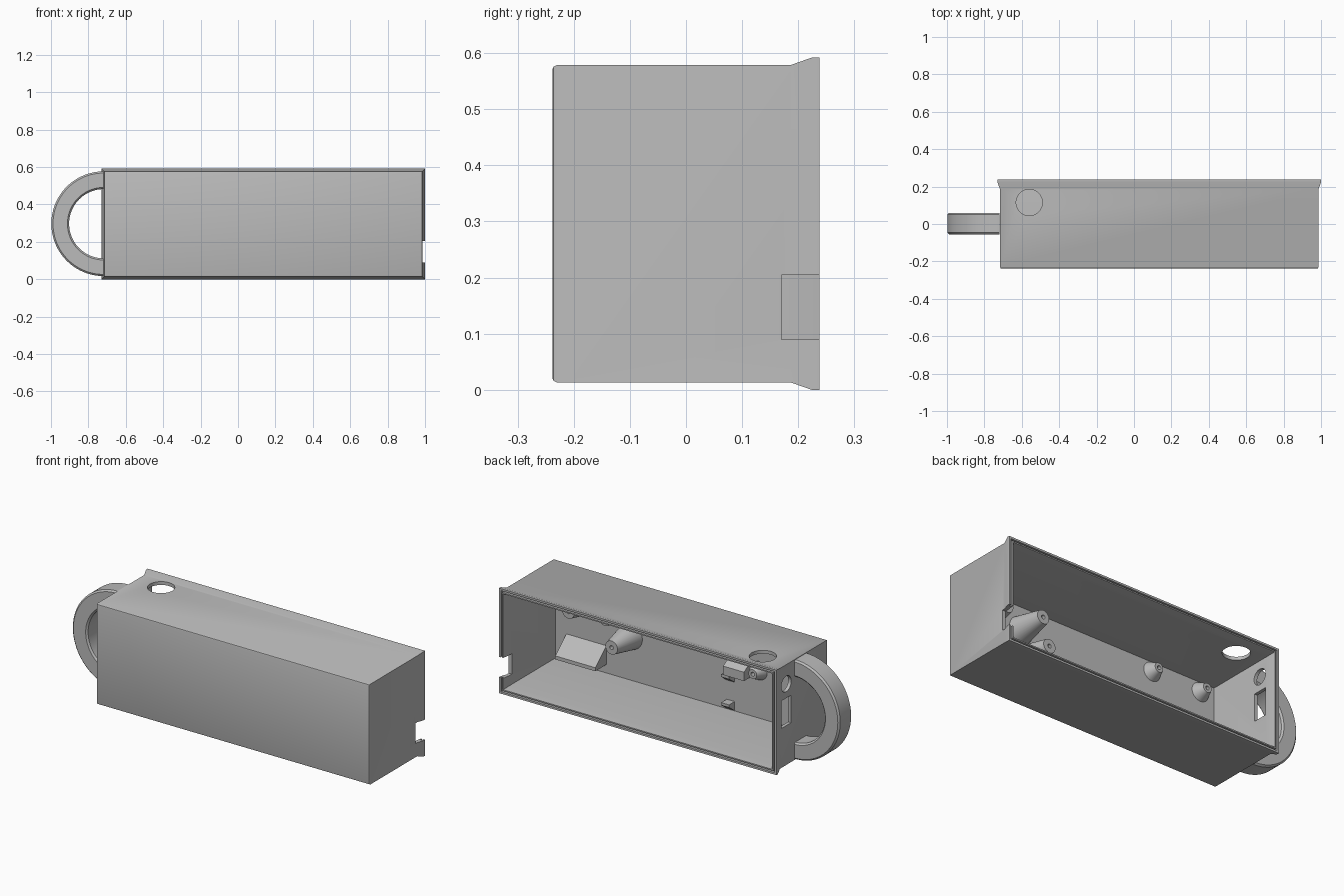
import bpy, bmesh, math
from mathutils import Matrix, Vector

if "Cube" in bpy.data.objects:
    bpy.data.objects.remove(bpy.data.objects["Cube"])

grey = bpy.data.materials.new("plain_grey")
grey.use_nodes = True
GREY = (0.5, 0.5, 0.5, 1)
grey.diffuse_color = GREY
grey.node_tree.nodes["Principled BSDF"].inputs["Base Color"].default_value = GREY

FRONT_WALL = -0.22   # inner face of the closed front


def finish(name, bm, smooth=False):
    bmesh.ops.recalc_face_normals(bm, faces=bm.faces)
    mesh = bpy.data.meshes.new(name)
    bm.to_mesh(mesh)
    bm.free()
    mesh.materials.append(grey)
    ob = bpy.data.objects.new(name, mesh)
    bpy.context.collection.objects.link(ob)
    if smooth:
        activate(ob)
        bpy.ops.object.shade_smooth_by_angle(angle=math.radians(35))
    return ob


def activate(ob):
    bpy.ops.object.select_all(action='DESELECT')
    ob.select_set(True)
    bpy.context.view_layer.objects.active = ob


def box(name, x, y, z):
    bm = bmesh.new()
    bmesh.ops.create_cube(bm, size=1)
    for v in bm.verts:
        v.co = Vector([lo + (c + 0.5) * (hi - lo) for c, (lo, hi) in zip(v.co, (x, y, z))])
    return finish(name, bm)


def rod(name, radius, depth, centre, turn=None):
    bm = bmesh.new()
    bmesh.ops.create_cone(bm, cap_ends=True, segments=48, radius1=radius, radius2=radius, depth=depth)
    if turn:
        bm.transform(Matrix.Rotation(math.pi / 2, 4, turn))
    bm.transform(Matrix.Translation(centre))
    return finish(name, bm)


def cut(target, cutter):
    cutter.hide_render = True
    mod = target.modifiers.new("cut", 'BOOLEAN')
    mod.operation, mod.solver, mod.object = 'DIFFERENCE', 'EXACT', cutter
    activate(target)
    bpy.ops.object.modifier_apply(modifier=mod.name)
    bpy.data.objects.remove(cutter)


def boss(name, x, z, length, base, tip):
    """Tapered screw post on the front wall, with a blind pilot hole."""
    bm = bmesh.new()
    start, end = FRONT_WALL - 0.005, FRONT_WALL + length
    profile = [(base, start), (tip, end), (0.011, end), (0.011, end - 0.04), (0, end - 0.04)]
    verts = [bm.verts.new((x + r, y, z)) for r, y in profile]
    edges = [bm.edges.new(pair) for pair in zip(verts, verts[1:])]
    bmesh.ops.spin(bm, geom=verts + edges, cent=(x, 0, z), axis=(0, 1, 0),
                   angle=math.tau, steps=32)
    bmesh.ops.remove_doubles(bm, verts=bm.verts, dist=0.0001)
    return finish(name, bm, smooth=True)


def wedge(name, x0, x1, profile):
    """Extrude a (y, z) profile along x."""
    bm = bmesh.new()
    face = bm.faces.new([bm.verts.new((x0, y, z)) for y, z in profile])
    side = bmesh.ops.extrude_face_region(bm, geom=[face])["geom"]
    bmesh.ops.translate(bm, vec=(x1 - x0, 0, 0),
                        verts=[g for g in side if isinstance(g, bmesh.types.BMVert)])
    return finish(name, bm)


# Open-backed housing: rectangles (inset, y) from the front edge, round the rim and inside
bm = bmesh.new()
sections = [(0.021, -0.238), (0.016, -0.236), (0.013, -0.23), (0.013, 0.187), (0, 0.224),
            (0, 0.238), (0.011, 0.238), (0.011, 0.224), (0.019, 0.224), (0.019, 0.238),
            (0.026, 0.238), (0.032, 0.19), (0.032, FRONT_WALL)]
loops = []
for d, y in sections:
    l, r, b, t = -0.73 + d, 1 - d, d, 0.592 - d
    loops.append([bm.verts.new((x, y, z)) for x, z in ((l, b), (r, b), (r, t), (l, t))])
for a, b in zip(loops, loops[1:]):
    for i in range(4):
        j = (i + 1) % 4
        bm.faces.new((a[i], a[j], b[j], b[i]))
bm.faces.new(loops[0])
bm.faces.new(loops[-1])
housing = finish("housing", bm)

# Openings in the housing walls
cut(housing, rod("top_hole_cutter", 0.07, 0.2, (-0.56, 0.115, 0.57)))
cut(housing, rod("round_port_cutter", 0.044, 0.2, (-0.71, 0.13, 0.47), 'Y'))
cut(housing, box("slot_cutter", (-0.8, -0.6), (0.088, 0.172), (0.235, 0.39)))
cut(housing, box("notch_cutter", (0.9, 1.1), (0.17, 0.3), (0.09, 0.205)))
activate(housing)
bpy.ops.object.shade_smooth_by_angle(angle=math.radians(30))

# Half-ring handle
bm = bmesh.new()
c, inner, outer, back, front = 0.009, 0.185, 0.28, 0.06, -0.055
section = [(inner, front + c), (inner + c, front), (outer - c, front), (outer, front + c),
           (outer, back - c), (outer - c, back), (inner + c, back), (inner, back - c)]
steps, rings = 48, []
for i in range(steps + 1):
    a = math.pi / 2 + math.pi * i / steps
    rings.append([bm.verts.new((-0.718 + r * math.cos(a), y, 0.297 + r * math.sin(a)))
                  for r, y in section])
for a, b in zip(rings, rings[1:]):
    for i in range(len(section)):
        j = (i + 1) % len(section)
        bm.faces.new((a[i], a[j], b[j], b[i]))
bm.faces.new(rings[0])
bm.faces.new(rings[-1])
finish("handle", bm, smooth=True)

# Screw posts: a tall set at the left and a short set at the right
for i, (x, z) in enumerate([(0.54, 0.43), (0.77, 0.41), (0.5, 0.28), (0.77, 0.28)][:3]):
    boss(f"tall_post_{i + 1}", x, z, 0.17, 0.075, 0.038)
for i, x in enumerate((-0.3, -0.61)):
    for j, z in enumerate((0.3, 0.505)):
        boss(f"short_post_{2 * i + j + 1}", x, z, 0.055, 0.055, 0.026)

# Support blocks and small gussets inside
w = FRONT_WALL - 0.005
wedge("sloped_support", 0.65, 0.9, [(w, 0.08), (-0.12, 0.08), (-0.12, 0.1), (w, 0.19)])
wedge("small_support", -0.25, -0.12, [(w, 0.25), (-0.16, 0.25), (-0.16, 0.3), (w, 0.34)])
for i, z in enumerate((0.06, 0.22)):
    wedge(f"gusset_{i + 1}", -0.15, -0.1, [(w, z - 0.03), (-0.17, z + 0.01), (-0.17, z + 0.025), (w, z + 0.025)])
